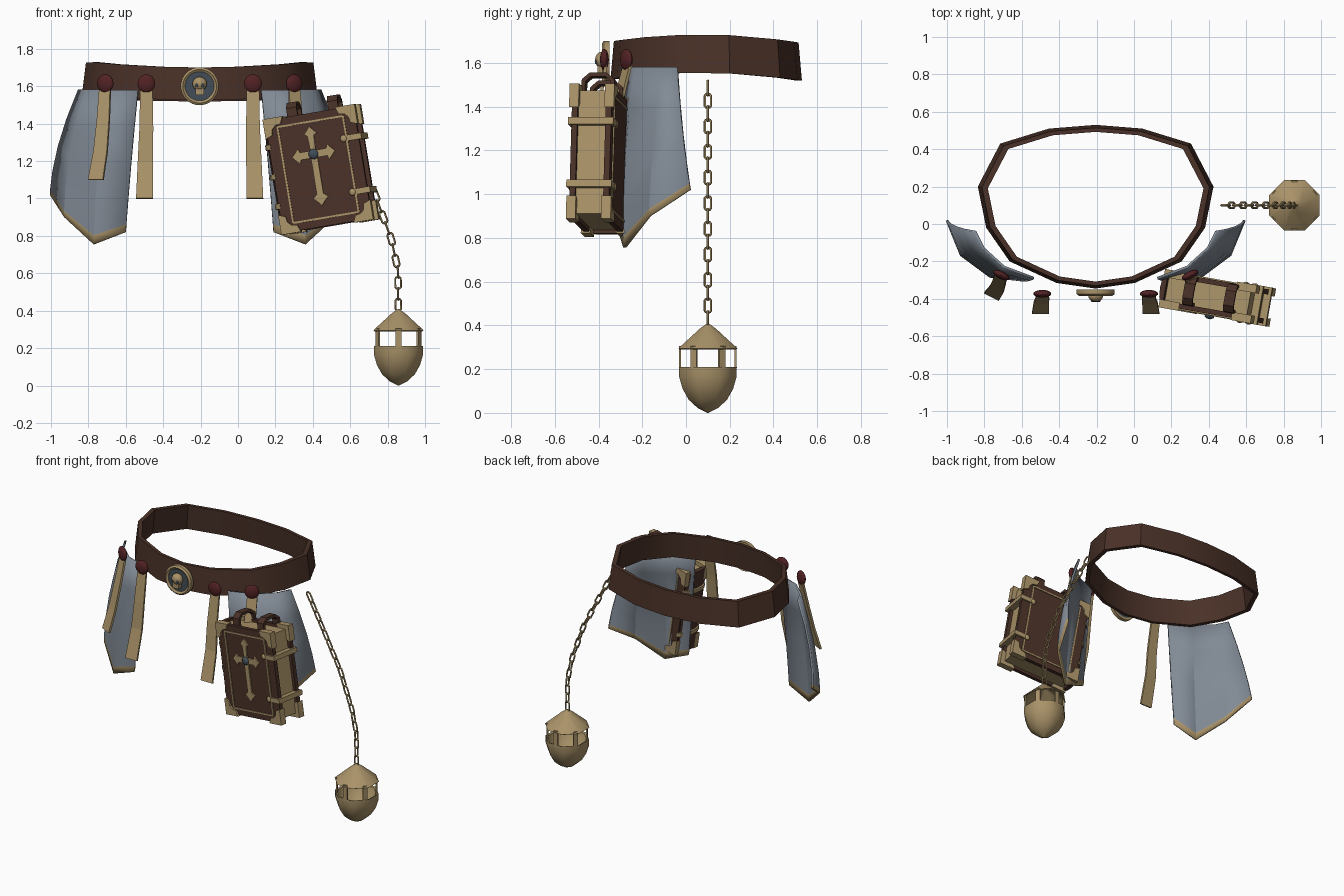
import bpy, bmesh, math
from mathutils import Matrix, Vector

cube = bpy.data.objects.get("Cube")
if cube:
    bpy.data.objects.remove(cube)

CX = -0.205  # centre line of the belt


def material(name, rgb):
    m = bpy.data.materials.new(name)
    m.use_nodes = True
    m.diffuse_color = (*rgb, 1)
    m.node_tree.nodes["Principled BSDF"].inputs["Base Color"].default_value = (*rgb, 1)
    return m


LEATHER = material("brown leather", (0.068, 0.031, 0.021))
GOLD = material("old gold", (0.40, 0.29, 0.14))
STEEL = material("grey steel", (0.22, 0.255, 0.30))
RED = material("dark red", (0.085, 0.016, 0.018))
SLATE = material("slate blue", (0.055, 0.075, 0.095))


def build(name, verts, faces, mat, matrix=Matrix(), smooth=None, thick=0):
    me = bpy.data.meshes.new(name)
    me.from_pydata([tuple(v) for v in verts], [], faces)
    bm = bmesh.new()
    bm.from_mesh(me)
    bmesh.ops.recalc_face_normals(bm, faces=bm.faces)
    bm.to_mesh(me)
    bm.free()
    me.materials.append(mat)
    ob = bpy.data.objects.new(name, me)
    bpy.context.collection.objects.link(ob)
    ob.matrix_world = matrix
    if thick:
        mod = ob.modifiers.new("thickness", 'SOLIDIFY')
        mod.thickness, mod.offset = thick, 0
    if smooth:
        bpy.ops.object.select_all(action='DESELECT')
        ob.select_set(True)
        bpy.context.view_layer.objects.active = ob
        bpy.ops.object.shade_smooth_by_angle(angle=math.radians(smooth))
    return ob


def prism(name, outline, y0, y1, mat, matrix=Matrix()):
    # outline in x/z, extruded along y
    n = len(outline)
    verts = [(x, y, z) for y in (y0, y1) for x, z in outline]
    faces = [list(range(n)), list(range(n, 2 * n))]
    faces += [[i, (i + 1) % n, (i + 1) % n + n, i + n] for i in range(n)]
    return build(name, verts, faces, mat, matrix)


def box(name, x0, x1, y0, y1, z0, z1, mat, matrix=Matrix()):
    return prism(name, [(x0, z0), (x1, z0), (x1, z1), (x0, z1)], y0, y1, mat, matrix)


def grid(name, rows, mat, closed=False, **kw):
    n = len(rows[0])
    faces = [[r * n + i, r * n + (i + 1) % n, (r + 1) * n + (i + 1) % n, (r + 1) * n + i]
             for r in range(len(rows) - 1) for i in range(n if closed else n - 1)]
    return build(name, [p for r in rows for p in r], faces, mat, **kw)


def lathe(name, profile, sides, mat, matrix=Matrix(), smooth=None):
    rows = [[(r * math.cos(a), r * math.sin(a), z) for a in
             [(k + 0.5) * math.tau / sides for k in range(sides)]] for r, z in profile]
    return grid(name, rows, mat, closed=True, matrix=matrix, smooth=smooth)


def ball(name, loc, size, mat, matrix=Matrix(), seg=12):
    prof = [(max(math.sin(math.pi * k / 8), 0.001), math.cos(math.pi * k / 8)) for k in range(9)]
    return lathe(name, prof, seg, mat, matrix @ Matrix.Translation(loc) @ Matrix.Diagonal((*size, 1)), 60)


# Belt: faceted ring, flared at the bottom, dipping front and back
half = [(0, .53), (.25, .51), (.51, .43), (.63, .2), (.585, -.02), (.46, -.2), (.21, -.315), (0, -.345)]
ring = half + [(-x, y) for x, y in half[-2:0:-1]]


def belt_row(scale, drop):
    return [(CX + x * scale, .09 + (y - .09) * scale,
             1.73 - .032 * ((y - .07) / .43) ** 2 - drop) for x, y in ring]


belt_rows = [belt_row(1, .175), belt_row(.965, 0), belt_row(.915, 0), belt_row(.95, .175), belt_row(1, .175)]
grid("belt", belt_rows, LEATHER, closed=True, smooth=35)

# Hip plates: curved columns from top through middle to bottom, gold lower trim
columns = [[(.645, -.04, 1.58), (.752, -.015, 1.28), (.795, .02, 1.02)],
           [(.60, -.13, 1.58), (.69, -.15, 1.22), (.72, -.165, .90)],
           [(.49, -.23, 1.58), (.54, -.27, 1.18), (.565, -.28, .755)],
           [(.33, -.29, 1.58), (.365, -.30, 1.2), (.395, -.30, .82)]]


def curve_point(col, t):
    a, b, c = map(Vector, col)
    return a * (1 - t) * (1 - 2 * t) + b * 4 * t * (1 - t) + c * t * (2 * t - 1)


for s, side in ((1, "left"), (-1, "right")):
    rows = []
    for t in (0, .25, .5, .75, .945, 1):
        pts = [curve_point(c, t) for c in columns]
        rows.append([(CX + s * p.x, p.y, p.z) for p in pts])
    plate = grid(side + "_hip_plate", rows, STEEL, smooth=25, thick=.014)
    plate.data.materials.append(GOLD)
    for f in plate.data.polygons:
        f.material_index = 1 if f.index >= 4 * 3 else 0

    # Hanging straps, each with a red stud
    for part, path, across in (
            ("inner", [(.285, -.365, 1.6), (.285, -.40, 1.38), (.29, -.42, 1.2), (.295, -.475, 1.0)], (1, 0)),
            ("outer", [(.505, -.265, 1.6), (.515, -.31, 1.42), (.53, -.35, 1.25), (.555, -.385, 1.1)], (.88, .45))):
        rows = []
        for k, (x, y, z) in enumerate(path):
            w = .033 + .004 * k
            rows.append([(CX + s * (x + e * across[0] * w), y + e * across[1] * w, z) for e in (-1, 1)])
        grid(side + "_" + part + "_strap", rows, GOLD, thick=.014)
        x, y, z = path[0]
        turn = Matrix.Translation((CX + s * x, y - .008, z + .015)) @ Matrix.Rotation(
            s * math.atan2(across[1], across[0]), 4, 'Z')
        ball(side + "_" + part + "_stud", (0, 0, 0), (.049, .021, .049), RED, turn)

# Buckle: gold rim, slate disc and a small skull
face_front = Matrix.Translation((CX, -.35, 1.6)) @ Matrix.Rotation(math.pi / 2, 4, 'X')
lathe("buckle_disc", [(.001, 0), (.085, 0), (.085, .02), (.001, .02)], 24, SLATE, face_front, 40)
lathe("buckle_rim", [(.078, 0), (.102, 0), (.102, .025), (.09, .034), (.078, .025), (.078, 0)],
      24, GOLD, face_front, 40)
ball("skull", (CX, -.385, 1.613), (.04, .032, .038), GOLD)
box("skull_jaw", CX - .022, CX + .022, -.405, -.37, 1.553, 1.59, GOLD)
for s in (-1, 1):
    ball("skull_eye", (CX + s * .016, -.41, 1.605), (.01, .008, .01), SLATE, seg=8)

# Book, tilted and turned as one group
BOOK = (Matrix.Translation((.445, -.395, 1.155)) @ Matrix.Rotation(math.radians(-10), 4, 'Z')
        @ Matrix.Rotation(math.radians(-9.5), 4, 'Y'))
W, H = .245, .305
box("book_pages", -.23, .222, -.066, .066, -.285, .285, GOLD, BOOK)
for s, side in ((-1, "front"), (1, "back")):
    lo, hi = sorted((s * .065, s * .092))
    box("book_" + side + "_cover", -W, W, lo, hi, -H, H, LEATHER, BOOK)
    lo, hi = sorted((s * .09, s * .098))
    for e in (-1, 1):
        box("cover_border", -.18, .18, lo, hi, e * .26 - .005, e * .26 + .005, GOLD, BOOK)
        box("cover_border", e * .18 - .005, e * .18 + .005, lo, hi, -.26, .26, GOLD, BOOK)
        for f in (-1, 1):
            lo2, hi2 = sorted((s * .06, s * .104))
            corner = [(.008, .008), (-.1, .008), (-.085, -.03), (-.055, -.035),
                      (-.035, -.055), (-.03, -.085), (.008, -.1)]
            prism("book_corner", [(e * (W + x), f * (H + z)) for x, z in corner], lo2, hi2, GOLD, BOOK)

# Rounded spine with raised bands
upright = BOOK @ Matrix.Rotation(math.pi / 2, 4, 'X')


def spine_arc(r, bulge):
    return [(-.235 - bulge * math.sin(a), r * math.cos(a)) for a in [math.pi * k / 6 for k in range(7)]]


prism("book_spine", spine_arc(.09, .03), -.3, .3, LEATHER, upright)
for z in (.16, 0, -.16):
    prism("spine_band", spine_arc(.1, .042), -z - .014, -z + .014, GOLD, upright)

# Clasps across the page edge, and carrying loops on top
for z in (.14, -.15):
    box("book_clasp", .165, .262, -.105, .105, z - .016, z + .016, GOLD, BOOK)
    ball("clasp_stud", (.165, -.1, z), (.02, .012, .02), GOLD, BOOK, 8)
    ball("clasp_stud", (.165, .1, z), (.02, .012, .02), GOLD, BOOK, 8)
sideways = Matrix.Rotation(math.pi / 2, 4, 'Z')
loop = [(-.07, .28), (-.065, .35), (-.03, .38), (.05, .38), (.085, .35), (.09, .28),
        (.07, .28), (.068, .34), (.045, .362), (-.025, .362), (-.048, .34), (-.05, .28)]
for x in (-.095, .13):
    prism("book_loop", loop, -x - .028, -x + .028, LEATHER, BOOK @ sideways)

# Cross with flared ends and a gem
arm = [(0, .15), (.035, .11), (.018, .1), (.014, .02), (.072, .02), (.08, .042), (.118, 0),
       (.08, -.042), (.072, -.02), (.018, -.02), (.018, -.215), (.042, -.235), (.02, -.255), (0, -.28)]
cross = arm + [(-x, z) for x, z in arm[-2:0:-1]]
prism("cover_cross", [(x - .01, z + .085) for x, z in cross], -.101, -.09, GOLD, BOOK)
ball("cover_gem", (-.01, -.102, .085), (.028, .018, .028), SLATE, BOOK, 8)

# Chain: one link shape, alternately turned along a drooping path
path = [(1.6, .43), (1.27, .605), (1.03, .73), (.78, .82), (.62, .855), (.3, .858)]


def chain_x(z):
    for (z0, x0), (z1, x1) in zip(path, path[1:]):
        if z >= z1:
            return x0 + (x1 - x0) * (z - z0) / (z1 - z0)


rows = []
for k in range(11):
    a = math.tau * k / 10
    rows.append([((.015 + .006 * math.cos(b)) * math.cos(a) + math.copysign(.017, math.cos(a)),
                  (.015 + .006 * math.cos(b)) * math.sin(a), .006 * math.sin(b))
                 for b in [math.tau * j / 5 for j in range(5)]])
link_mesh = grid("chain_link", rows, GOLD, closed=True, smooth=60)
for i in range(19):
    z = 1.485 - .0585 * i
    t = Vector((chain_x(z - .03) - chain_x(z + .03), 0, -.06))
    stretch = t.length / .06
    t.normalize()
    u = Vector((0, 1, 0))
    v = t.cross(u)
    if i % 2 == 0:
        u, v = v, -u
    m = Matrix((t * stretch, u, v)).transposed().to_4x4()
    m.translation = (chain_x(z), .1, z)
    link = link_mesh if i == 0 else link_mesh.copy()
    if i:
        bpy.context.collection.objects.link(link)
    link.matrix_world = m

# Lantern: conical roof, six flat posts and a rounded bowl
LAMP = Matrix.Translation((.858, .1, 0))
lathe("lantern_roof", [(.003, .41), (.04, .385), (.146, .295), (.138, .29), (.003, .375)], 8, GOLD, LAMP, 50)
lathe("lantern_bowl", [(.003, .06), (.10, .11), (.13, .205), (.143, .21), (.142, .165), (.125, .11),
                       (.095, .06), (.05, .022), (.003, 0)], 8, GOLD, LAMP, 50)
for k in range(6):
    spin = LAMP @ Matrix.Rotation(math.radians(30 + 60 * k), 4, 'Z')
    box("lantern_post", .122, .132, -.016, .016, .19, .305, GOLD, spin)
